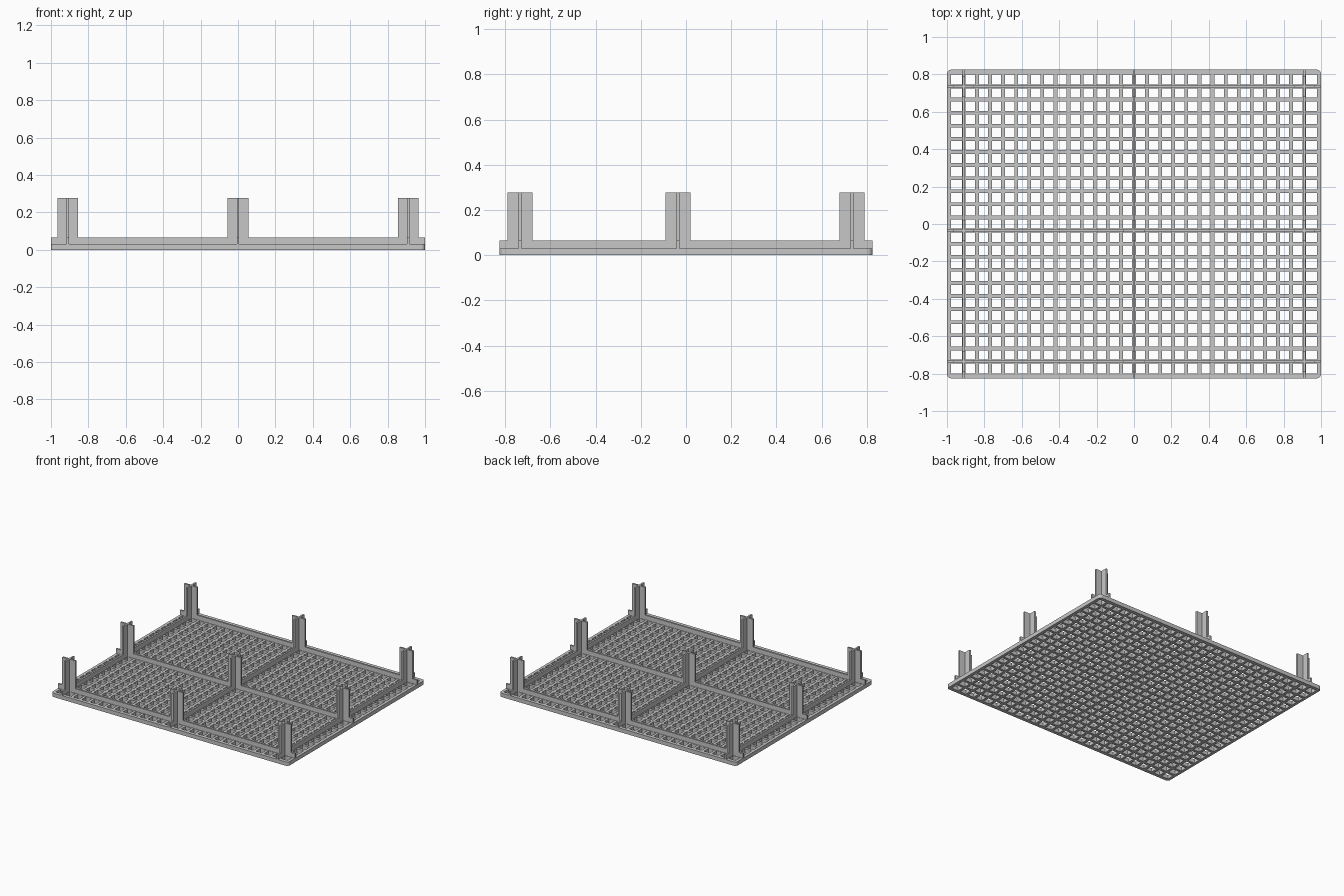
import bpy, bmesh

if "Cube" in bpy.data.objects:
    bpy.data.objects.remove(bpy.data.objects["Cube"])

HX, HY = 1.0, 0.825          # half size of the tray
STEP, BAR, RIB = 0.07, 0.02, 0.013
FRAME_X, FRAME_Y = 0.022, 0.026
Z_GRID, Z_RIB, Z_POST = 0.03, 0.065, 0.277
POST_X = [-0.91, 0.0, 0.91]
POST_Y = [-0.735, -0.035, 0.735]

grey = bpy.data.materials.new("light grey plastic")
grey.diffuse_color = (0.57, 0.57, 0.57, 1)
grey.use_nodes = True
grey.node_tree.nodes["Principled BSDF"].inputs["Base Color"].default_value = grey.diffuse_color


def strips(centres, width):
    return [(c - width / 2, c + width / 2) for c in centres]


def extruded_plan(name, x_solid, y_solid, x_lim, y_lim, z0, z1, corner=0):
    """Extrude a plan of crossing strips as one clean shell."""
    xs = sorted({round(v, 5) for s in x_solid for v in s} | set(x_lim))
    ys = sorted({round(v, 5) for s in y_solid for v in s} | set(y_lim))
    inside = lambda v, bands: any(a < v < b for a, b in bands)
    bm = bmesh.new()
    grid = [[bm.verts.new((x, y, z0)) for y in ys] for x in xs]
    for i in range(len(xs) - 1):
        for j in range(len(ys) - 1):
            if (inside((xs[i] + xs[i + 1]) / 2, x_solid)
                    or inside((ys[j] + ys[j + 1]) / 2, y_solid)):
                bm.faces.new((grid[i][j], grid[i + 1][j],
                              grid[i + 1][j + 1], grid[i][j + 1]))
    bmesh.ops.delete(bm, geom=[v for v in bm.verts if not v.link_faces],
                     context='VERTS')
    top = bmesh.ops.extrude_face_region(bm, geom=bm.faces[:],
                                        use_keep_orig=True)["geom"]
    for v in top:
        if isinstance(v, bmesh.types.BMVert):
            v.co.z = z1
    if corner:
        edges = [e for e in bm.edges
                 if all(abs(abs(v.co.x) - HX) < 1e-4
                        and abs(abs(v.co.y) - HY) < 1e-4 for v in e.verts)]
        bmesh.ops.bevel(bm, geom=edges, offset=corner, segments=5,
                        profile=0.5, affect='EDGES')
    bmesh.ops.recalc_face_normals(bm, faces=bm.faces[:])
    mesh = bpy.data.meshes.new(name)
    bm.to_mesh(mesh)
    bm.free()
    mesh.materials.append(grey)
    obj = bpy.data.objects.new(name, mesh)
    bpy.context.collection.objects.link(obj)
    return obj


# Perforated base plate with its rounded outer frame
bars_x = strips([k * STEP for k in range(-13, 14)], BAR)
bars_y = strips([-0.035 + k * STEP for k in range(-10, 12)], BAR)
bars_x += [(-HX, -HX + FRAME_X), (HX - FRAME_X, HX)]
bars_y += [(-HY, -HY + FRAME_Y), (HY - FRAME_Y, HY)]
extruded_plan("grid_plate", bars_x, bars_y, (-HX, HX), (-HY, HY),
              0, Z_GRID, corner=0.0215)

# Stiffening ribs running the full length and width
extruded_plan("stiffening_ribs", strips(POST_X, RIB), strips(POST_Y, RIB),
              (-HX, HX), (-HY, HY), Z_GRID, Z_RIB)

# Cross-shaped posts where the ribs meet
ARM = 0.055
for px in POST_X:
    for py in POST_Y:
        extruded_plan("post", strips([px], RIB), strips([py], RIB),
                      (px - ARM, px + ARM), (py - ARM, py + ARM),
                      Z_RIB, Z_POST)
